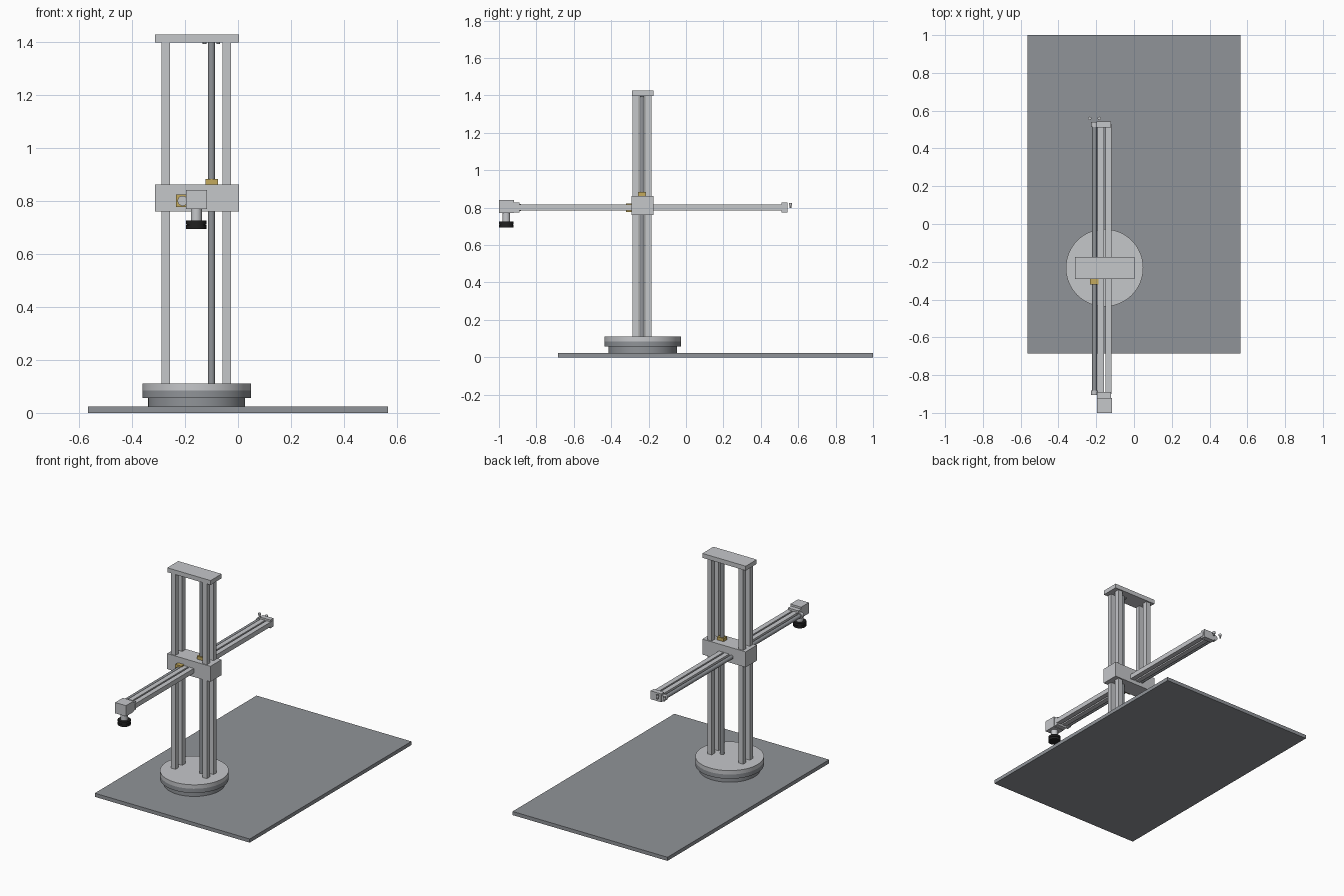
import bpy
from mathutils import Vector

if "Cube" in bpy.data.objects:
    bpy.data.objects.remove(bpy.data.objects["Cube"])


def material(name, rgb):
    m = bpy.data.materials.new(name)
    m.diffuse_color = (*rgb, 1)
    m.use_nodes = True
    m.node_tree.nodes["Principled BSDF"].inputs["Base Color"].default_value = m.diffuse_color
    return m


LIGHT = material("light metal", (0.56, 0.57, 0.59))
DARK = material("dark steel", (0.28, 0.295, 0.315))
BRASS = material("brass", (0.55, 0.40, 0.11))
BLACK = material("black rubber", (0.015, 0.015, 0.015))


def box(name, x, y, z, mat):
    """Box from (min, max) ranges."""
    bpy.ops.mesh.primitive_cube_add(size=1)
    o = bpy.context.object
    o.name = name
    lo, hi = Vector((x[0], y[0], z[0])), Vector((x[1], y[1], z[1]))
    for v in o.data.vertices:
        v.co = (lo + hi) / 2 + v.co * (hi - lo)
    o.data.materials.append(mat)
    return o


def rod(name, a, b, r, mat, sides=32):
    """Cylinder between two points."""
    a, b = Vector(a), Vector(b)
    bpy.ops.mesh.primitive_cylinder_add(vertices=sides, radius=r, depth=(b - a).length,
                                        location=(a + b) / 2)
    o = bpy.context.object
    o.name = name
    o.rotation_euler = (b - a).to_track_quat('Z', 'Y').to_euler()
    o.data.materials.append(mat)
    bpy.ops.object.shade_smooth_by_angle()
    return o


def disc(name, x, y, z0, z1, r, mat, sides=64):
    return rod(name, (x, y, z0), (x, y, z1), r, mat, sides)


CX, CY = -0.156, -0.232      # mast axis
SX, SY = -0.10, -0.235       # lift screw axis
AX, AZ = -0.209, 0.80        # arm screw axis
GX, GY = -0.157, -0.961      # gripper axis

# Ground plate and turntable
box("base_plate", (-0.565, 0.565), (-0.685, 1.0), (0, 0.024), DARK)
disc("turntable_foot", CX, CY, 0.024, 0.057, 0.183, DARK)
disc("turntable_ring", CX, CY, 0.057, 0.085, 0.205, DARK)
disc("turntable_top", CX, CY, 0.085, 0.111, 0.205, LIGHT)

# Mast: four square rails, lift screw and top plate
for x in (-0.272, -0.043):
    for y in (-0.27, -0.2):
        box("mast_rail", (x - 0.016, x + 0.016), (y - 0.016, y + 0.016), (0.11, 1.4), LIGHT)
disc("lift_screw", SX, SY, 0.11, 1.4, 0.014, DARK, 32)
box("mast_top_plate", (-0.313, 0.003), (-0.29, -0.175), (1.398, 1.427), LIGHT)
for s in (-1, 1):
    disc("mast_top_bolt", SX + s * 0.026, SY, 1.391, 1.4, 0.007, DARK, 16)

# Carriage with its two drive nuts
box("carriage", (-0.313, 0.003), (-0.292, -0.175), (0.76, 0.862), LIGHT)
box("lift_nut", (-0.122, -0.076), (-0.254, -0.217), (0.85, 0.883), BRASS)
box("arm_nut", (-0.234, -0.188), (-0.32, -0.28), (0.777, 0.823), BRASS)

# Arm: two square rails and drive screw
for x in (-0.176, -0.134):
    box("arm_rail", (x - 0.016, x + 0.016), (-0.9, 0.53), (0.785, 0.816), LIGHT)
rod("arm_screw", (AX, -0.9, AZ), (AX, 0.53, AZ), 0.013, DARK)

# Arm end plates, screw bearings and rear bolts
box("arm_front_plate", (-0.196, -0.121), (-0.922, -0.89), (0.773, 0.828), LIGHT)
box("arm_rear_plate", (-0.198, -0.121), (0.51, 0.542), (0.773, 0.828), LIGHT)
rod("front_bearing", (AX, -0.905, AZ), (AX, -0.882, AZ), 0.019, LIGHT)
rod("rear_bearing", (AX, 0.514, AZ), (AX, 0.54, AZ), 0.019, LIGHT)
for s in (-1, 1):
    disc("rear_bolt_shank", AX + s * 0.025, 0.559, 0.797, 0.814, 0.005, LIGHT, 16)
    disc("rear_bolt_head", AX + s * 0.025, 0.559, 0.812, 0.824, 0.009, LIGHT, 16)

# Tool head with stem and suction pad
box("tool_head", (-0.196, -0.117), (-1.0, -0.92), (0.77, 0.841), LIGHT)
disc("tool_stem", GX, GY, 0.72, 0.772, 0.021, LIGHT, 32)
disc("pad_upper", GX, GY, 0.711, 0.726, 0.039, BLACK, 40)
disc("pad_waist", GX, GY, 0.707, 0.712, 0.035, BLACK, 40)
disc("pad_lower", GX, GY, 0.693, 0.708, 0.039, BLACK, 40)
